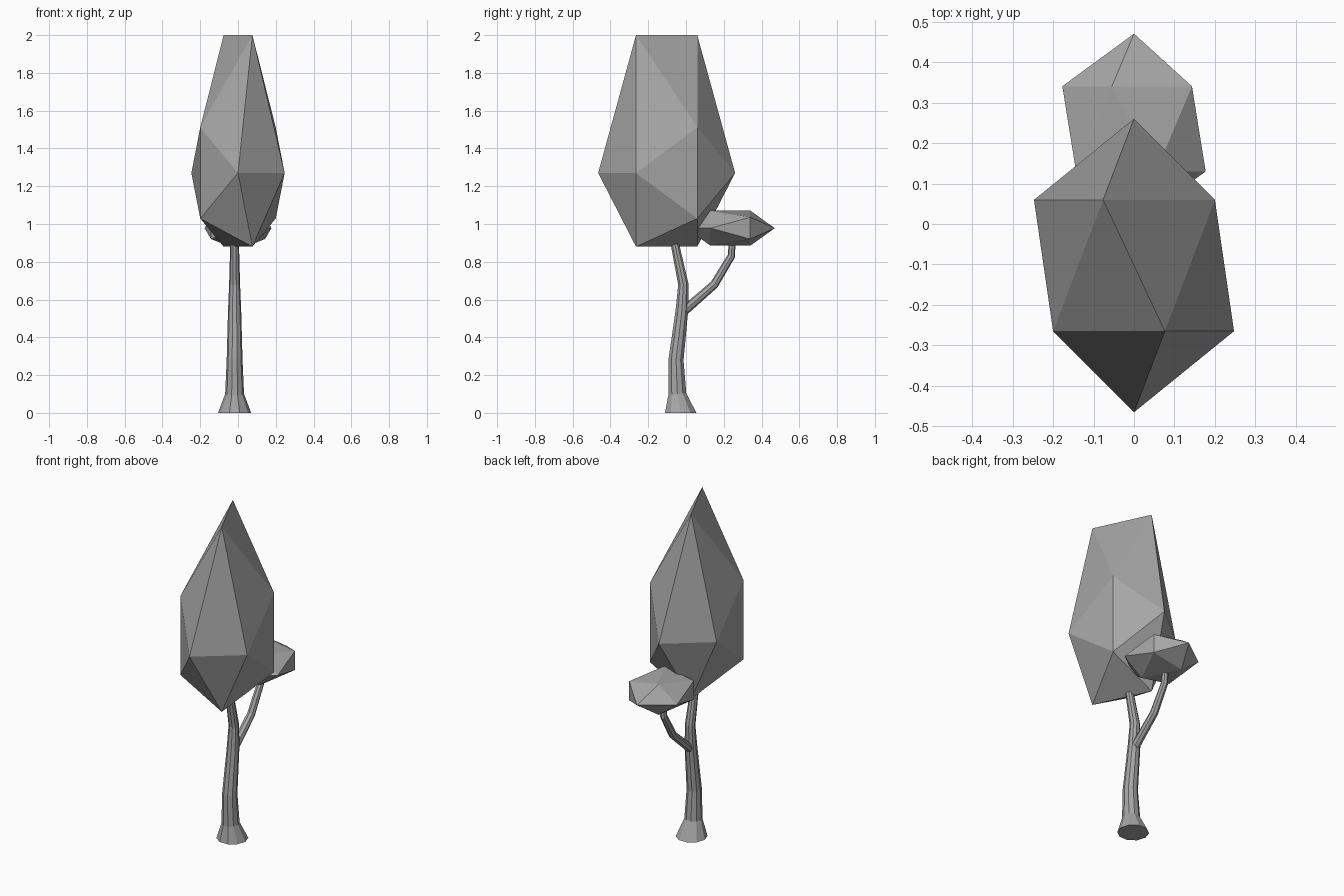
import bpy, bmesh, math
from mathutils import Vector, Matrix

cube = bpy.data.objects.get("Cube")
if cube:
    bpy.data.objects.remove(cube, do_unlink=True)

grey = bpy.data.materials.new("plain grey")
grey.use_nodes = True
colour = (0.38, 0.38, 0.38, 1)
grey.diffuse_color = colour
grey.node_tree.nodes["Principled BSDF"].inputs["Base Color"].default_value = colour

STEM_X = -0.018


def finish(bm, name):
    bmesh.ops.recalc_face_normals(bm, faces=bm.faces)
    mesh = bpy.data.meshes.new(name)
    bm.to_mesh(mesh)
    bm.free()
    mesh.materials.append(grey)
    obj = bpy.data.objects.new(name, mesh)
    bpy.context.collection.objects.link(obj)
    return obj


def crown(name, centre, size, peak=None):
    """Stretched icosahedron with its poles along y; size is the half extent."""
    bm = bmesh.new()
    bmesh.ops.create_icosphere(bm, subdivisions=1, radius=1)
    bmesh.ops.rotate(bm, verts=bm.verts, matrix=Matrix.Rotation(math.pi / 2, 3, 'X'))
    extent = [max(v.co[i] for v in bm.verts) for i in range(3)]
    for v in bm.verts:
        raised = peak is not None and v.co.z > 0.8
        v.co = Vector([centre[i] + v.co[i] * size[i] / extent[i] for i in range(3)])
        if raised:
            v.co.z = peak
    return finish(bm, name)


def limb(name, path, sides):
    """Tapered tube through (y, z, radius) points, bending in the yz plane."""
    bm = bmesh.new()
    points = [Vector((STEM_X, y, z)) for y, z, r in path]
    rings = []
    for i, (y, z, r) in enumerate(path):
        along = (points[min(i + 1, len(path) - 1)] - points[max(i - 1, 0)]).normalized()
        if z == 0:
            along = Vector((0, 0, 1))
        across = Vector((1, 0, 0))
        other = along.cross(across)
        ring = []
        for k in range(sides):
            a = math.tau * k / sides
            ring.append(bm.verts.new(points[i] + r * (math.cos(a) * across + math.sin(a) * other)))
        rings.append(ring)
    for low, high in zip(rings, rings[1:]):
        for k in range(sides):
            n = (k + 1) % sides
            bm.faces.new((low[k], low[n], high[n], high[k]))
    bm.faces.new(rings[0])
    bm.faces.new(rings[-1])
    return finish(bm, name)


# Trunk with flared foot, and side branch
limb("trunk", [(-0.028, 0, 0.0875), (-0.046, 0.1, 0.05), (-0.053, 0.28, 0.042),
               (-0.022, 0.54, 0.035), (-0.014, 0.68, 0.029), (-0.06, 0.9, 0.023)], 10)
limb("side_branch", [(-0.01, 0.54, 0.025), (0.15, 0.68, 0.023),
                     (0.24, 0.83, 0.02), (0.245, 0.91, 0.018)], 8)

# Foliage
crown("main_crown", (0, -0.1025, 1.27), (0.247, 0.3625, 0.39), peak=2.0)
crown("small_crown", (0, 0.235, 0.978), (0.177, 0.235, 0.093))
